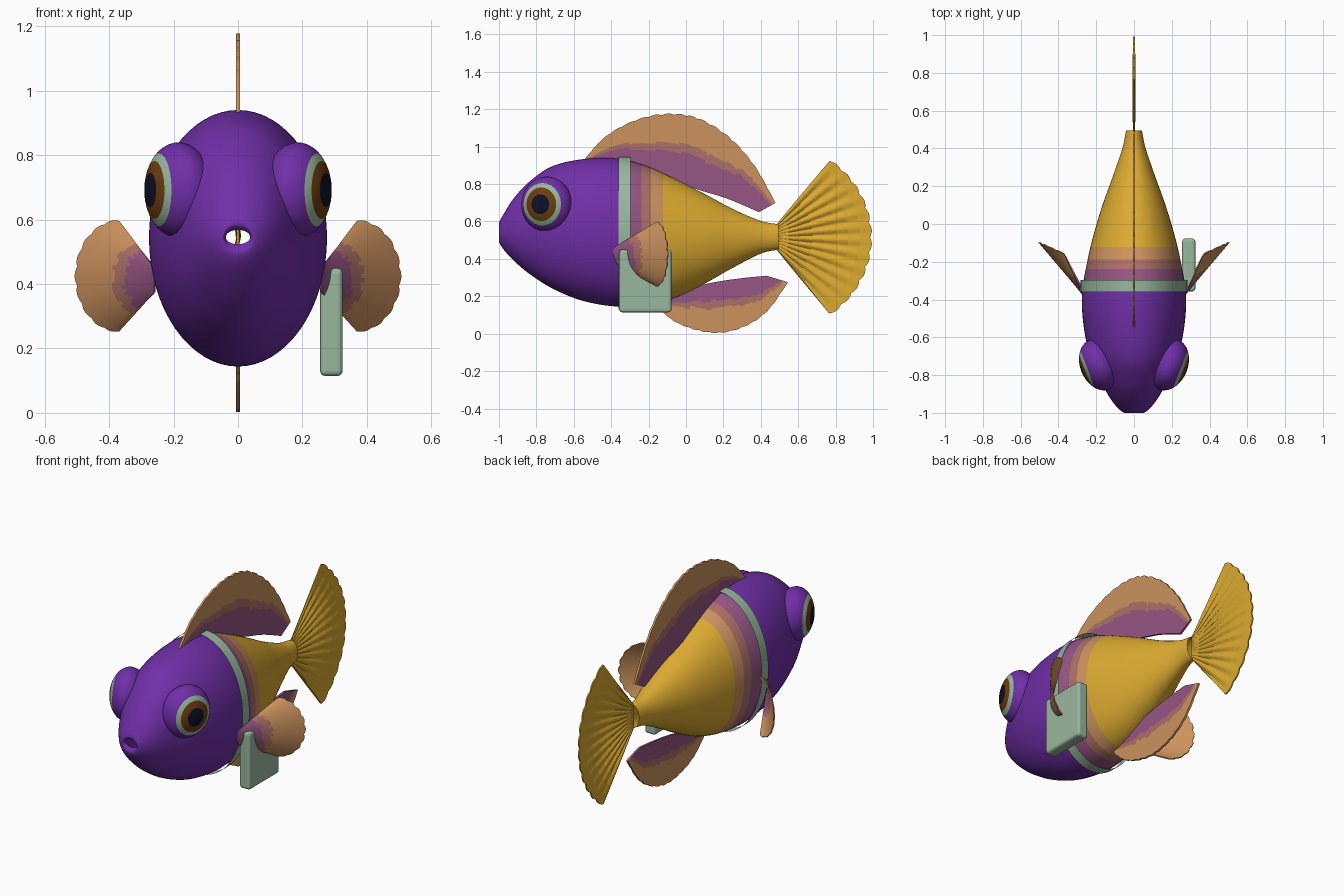
import bpy, bmesh, math, random
from mathutils import Vector

random.seed(4)
cube = bpy.data.objects.get("Cube")
if cube:
    bpy.data.objects.remove(cube)


def srgb(c):
    c /= 255
    return c / 12.92 if c < 0.04 else ((c + 0.055) / 1.055) ** 2.4


PALETTE = {
    "violet": (112, 47, 168), "yellow": (220, 170, 48), "orange": (204, 146, 94),
    "rose": (174, 112, 104), "plum": (150, 86, 132), "pale_green": (152, 183, 158),
    "brown": (108, 62, 14), "navy": (14, 17, 40),
}
NAMES = list(PALETTE)
MATS = []
for name, rgb in PALETTE.items():
    mat = bpy.data.materials.new(name)
    color = [srgb(c) for c in rgb] + [1]
    mat.use_nodes = True
    mat.diffuse_color = color
    bsdf = mat.node_tree.nodes["Principled BSDF"]
    bsdf.inputs["Base Color"].default_value = color
    bsdf.inputs["Roughness"].default_value = 0.7
    MATS.append(mat)


def spline(points, t):
    """Smooth curve through the points, t from 0 to 1."""
    p = [Vector(q) for q in points]
    p = [2 * p[0] - p[1]] + p + [2 * p[-1] - p[-2]]
    s = t * (len(p) - 3)
    i = min(int(s), len(p) - 4)
    f = s - i
    a, b, c, d = p[i:i + 4]
    return 0.5 * (2 * b + (c - a) * f + (2 * a - 5 * b + 4 * c - d) * f ** 2
                  + (3 * b - a - 3 * c + d) * f ** 3)


def sheet(name, rows, rule, closed=False, thick=0, smooth=False):
    """Skin rows of points; rule(row, column, centre) names each face's colour."""
    bm = bmesh.new()
    verts = [[bm.verts.new(p) for p in row] for row in rows]
    n = len(rows[0])
    for i in range(len(rows) - 1):
        for j in range(n if closed else n - 1):
            k = (j + 1) % n
            f = bm.faces.new((verts[i][j], verts[i][k], verts[i + 1][k], verts[i + 1][j]))
            f.material_index = NAMES.index(rule(i, j, f.calc_center_median()))
            f.smooth = smooth
    bmesh.ops.remove_doubles(bm, verts=bm.verts, dist=0.00001)
    bmesh.ops.recalc_face_normals(bm, faces=bm.faces)
    mesh = bpy.data.meshes.new(name)
    bm.to_mesh(mesh)
    bm.free()
    for m in MATS:
        mesh.materials.append(m)
    ob = bpy.data.objects.new(name, mesh)
    bpy.context.collection.objects.link(ob)
    if thick:
        mod = ob.modifiers.new("thickness", "SOLIDIFY")
        mod.thickness = thick
        mod.offset = 0
    return ob


def oval(y, top, bottom, half, n=64):
    mid, tall = (top + bottom) / 2, (top - bottom) / 2
    return [(half * math.cos(a), y, mid + tall * math.sin(a))
            for a in (math.tau * k / n for k in range(n))]


# Body: open tube from mouth to tail root (y, top, bottom, half width)
STATIONS = [
    (-0.985, .568, .524, .038), (-1.0, .59, .495, .05), (-0.975, .64, .45, .085),
    (-0.92, .725, .39, .128), (-0.84, .81, .322, .172), (-0.72, .893, .245, .226),
    (-0.56, .932, .178, .264), (-0.38, .938, .146, .276), (-0.22, .9, .152, .252),
    (-0.06, .828, .192, .215), (0.1, .747, .268, .167), (0.25, .667, .352, .113),
    (0.4, .603, .428, .062), (0.495, .585, .45, .042),
]


def body_color(i, j, c):
    for limit, color in ((-.31, "violet"), (-.24, "plum"), (-.187, "rose"), (-.125, "orange")):
        if c.y < limit:
            return color
    return "yellow"


sheet("body", [oval(*spline(STATIONS, k / 160)) for k in range(161)],
      body_color, closed=True, smooth=True)

# Strap around the body and the pouch hanging from it
sheet("strap", [oval(y, .946, .13, .282) for y in (-.36, -.297)],
      lambda i, j, c: "pale_green", closed=True, smooth=True)

bm = bmesh.new()
bmesh.ops.create_cube(bm, size=1)
for v in bm.verts:
    v.co = Vector((.29, -.217, .282)) + Vector((v.co.x * .07, v.co.y * .28, v.co.z * .335))
mesh = bpy.data.meshes.new("pouch")
bm.to_mesh(mesh)
bm.free()
mesh.materials.append(MATS[NAMES.index("pale_green")])
pouch = bpy.data.objects.new("pouch", mesh)
bpy.context.collection.objects.link(pouch)
bevel = pouch.modifiers.new("rounding", "BEVEL")
bevel.width = .016
bevel.segments = 3

# Bulging eyes: domes with coloured rings about a tilted axis
RADIUS, DEPTH = .14, .1
EYE_RINGS = ((.05, "navy"), (.085, "brown"), (.107, "pale_green"))
for side, label in ((1, "left"), (-1, "right")):
    axis = Vector((.93 * side, -.36, 0)).normalized()
    across = Vector((-axis.y, axis.x, 0))
    center = Vector((.185 * side, -.745, .692))
    angles = sorted([math.pi * k / 30 for k in range(31)]
                    + [math.asin(r / RADIUS) for r, _ in EYE_RINGS])
    rows = [[center + axis * DEPTH * math.cos(a) + math.sin(a) *
             (across * RADIUS * math.cos(b) + Vector((0, 0, .148 * math.sin(b))))
             for b in (math.tau * k / 48 for k in range(48))] for a in angles]

    def eye_color(i, j, c):
        a = (angles[i] + angles[i + 1]) / 2
        if a < math.pi / 2:
            for r, color in EYE_RINGS:
                if RADIUS * math.sin(a) < r:
                    return color
        return "violet"

    # Pole rows collapse to points, so their faces are built from tiny rings
    rows = rows[1:-1]
    angles = angles[1:-1]
    tip = [center + axis * DEPTH + (p - center - axis * DEPTH) * .01 for p in rows[0]]
    sheet(label + "_eye", [tip] + rows,
          lambda i, j, c: eye_color(max(i - 1, 0), j, c), closed=True, smooth=True)


# Fins: fans between a root curve and a scalloped outer curve
def fin(name, root, outer, rule, lobes, cols=72, steps=24, thick=.008, pleat=0):
    rows = []
    for i in range(steps + 1):
        v = i / steps
        row = []
        for j in range(cols + 1):
            u = j / cols
            a, b = root(u), outer(u)
            scallop = 1 - .022 * (1 - abs(math.sin(math.pi * lobes * u))) * v
            wave = pleat * math.sin(math.tau * lobes * u) * math.sin(math.pi * v)
            row.append(a + (b - a) * v * scallop + Vector((wave, 0, 0)))
        rows.append(row)
    return sheet(name, rows, rule, thick=thick)


def banded(plum, rose, flare, cols=72, steps=24):
    """Plum near the root, then rose, then orange, with ragged borders."""
    jitter = [random.uniform(-.03, .03) for _ in range(cols // 3 + 1)]

    def rule(i, j, c):
        v = (i + .5) / steps + jitter[j // 3] - flare * (j / cols) ** 4
        return "plum" if v < plum else "rose" if v < rose else "orange"
    return rule


def flat(points):
    return lambda u: spline([(0, y, z) for y, z in points], u)


fin("dorsal_fin",
    flat([(-.55, .915), (-.35, .91), (-.15, .85), (.05, .775), (.22, .722), (.39, .65)]),
    flat([(-.55, .925), (-.43, 1.055), (-.26, 1.147), (-.08, 1.178), (.08, 1.148),
          (.24, 1.045), (.37, .895), (.48, .70)]),
    banded(.4, .53, .35), 18, thick=.012)
fin("belly_fin",
    flat([(-.16, .19), (0, .24), (.15, .275), (.3, .297), (.43, .31)]),
    flat([(-.16, .15), (-.07, .07), (.05, .02), (.18, .003), (.32, .04), (.44, .125), (.547, .275)]),
    banded(.36, .5, .3), 14, thick=.012)


def tail_arc(u):
    a = math.radians(56 - 112 * u)
    return Vector((0, .49 + .505 * math.cos(a), .515 + .5 * math.sin(a)))


fin("tail_fin", lambda u: Vector((0, .485, .583 - .132 * u)), tail_arc,
    lambda i, j, c: "yellow", 12, cols=96, steps=8, pleat=.005)

for side, label in ((1, "left"), (-1, "right")):
    def side_arc(u):
        a = math.pi * (.5 - u)
        return Vector((side * (.37 + .135 * math.cos(a)), -.155 + .06 * math.cos(a),
                       .425 + .172 * math.sin(a)))
    fin(label + "_side_fin",
        lambda u: Vector((side * .258, -.4 + .03 * u, .45 - .075 * u)), side_arc,
        banded(.38, .52, 0), 9, thick=.006)
